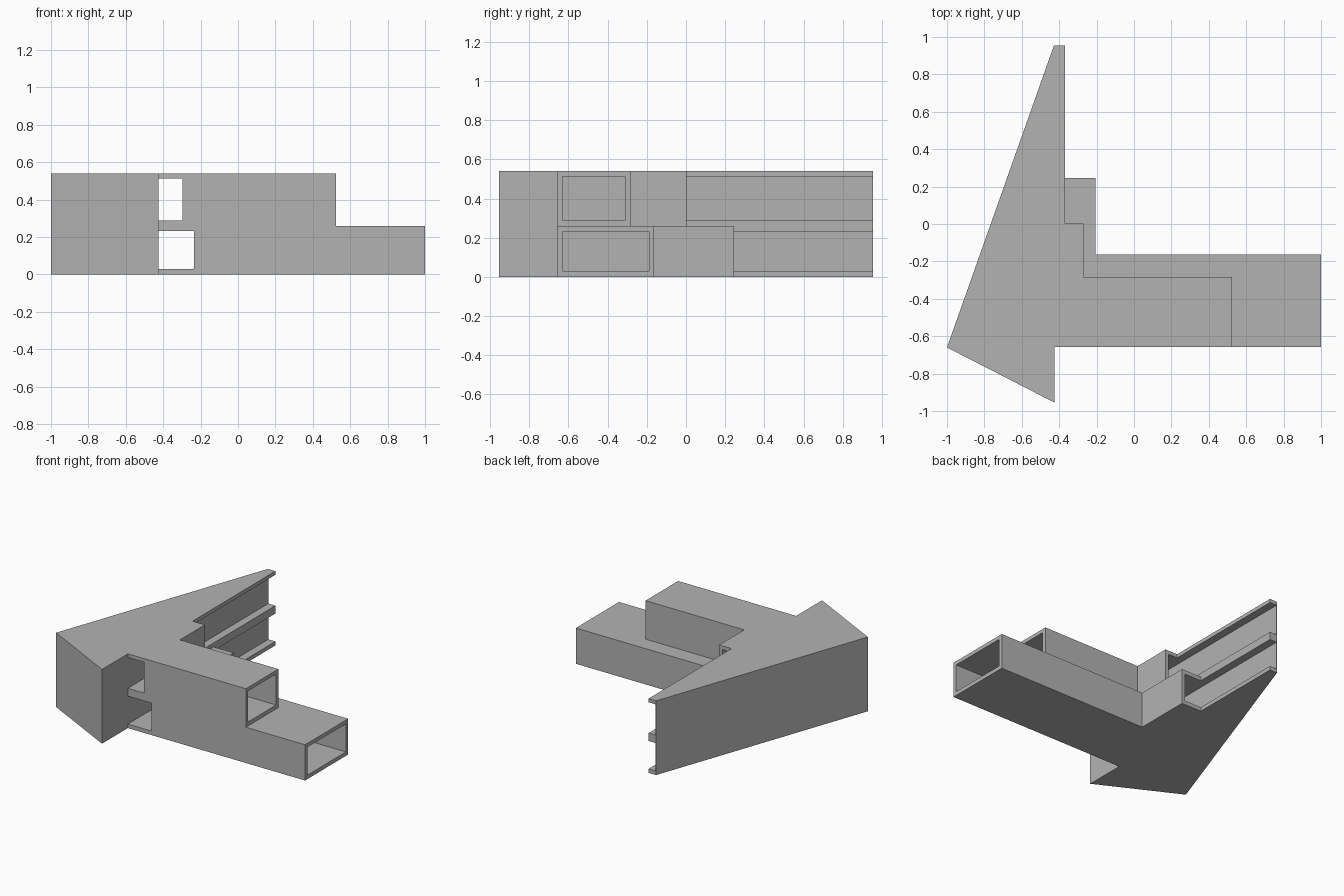
import bpy
import bmesh

cube = bpy.data.objects.get("Cube")
if cube:
    bpy.data.objects.remove(cube, do_unlink=True)

grey = bpy.data.materials.new("plain grey")
grey.use_nodes = True
GREY = (0.45, 0.45, 0.45, 1)
grey.diffuse_color = GREY
grey.node_tree.nodes["Principled BSDF"].inputs["Base Color"].default_value = GREY


def prism(name, outline, z0, z1):
    """Extrude a flat outline from z0 to z1."""
    bm = bmesh.new()
    base = bm.faces.new([bm.verts.new((x, y, z0)) for x, y in outline])
    top = bmesh.ops.extrude_face_region(bm, geom=[base])["geom"]
    for v in top:
        if isinstance(v, bmesh.types.BMVert):
            v.co.z = z1
    bmesh.ops.recalc_face_normals(bm, faces=bm.faces)
    mesh = bpy.data.meshes.new(name)
    bm.to_mesh(mesh)
    bm.free()
    mesh.materials.append(grey)
    obj = bpy.data.objects.new(name, mesh)
    bpy.context.collection.objects.link(obj)
    return obj


def box(name, x0, x1, y0, y1, z0, z1):
    return prism(name, [(x0, y0), (x1, y0), (x1, y1), (x0, y1)], z0, z1)


def combine(obj, other, operation):
    """Apply a boolean and discard the helper."""
    mod = obj.modifiers.new(operation.lower(), "BOOLEAN")
    mod.operation = operation
    mod.solver = "EXACT"
    mod.object = other
    bpy.context.view_layer.objects.active = obj
    bpy.ops.object.modifier_apply(modifier=mod.name)
    bpy.data.objects.remove(other, do_unlink=True)


INNER, FRONT, WALL = -0.425, -0.658, 0.027
SPLIT, TOP = 0.26, 0.54


def layer(name, end, back, side, side_end, z0, z1):
    """One storey: slanted corner block, arm along x and rail along y."""
    return prism(name, [
        (-1, -0.66), (INNER, -0.955), (INNER, FRONT), (end, FRONT),
        (end, back), (side, back), (side, side_end), (-0.368, side_end),
        (-0.368, 0.955), (-0.428, 0.955)], z0, z1)


# Two stacked storeys joined into one corner bracket
lower = dict(end=1.0, back=-0.163, side=-0.207, side_end=0.246)
upper = dict(end=0.524, back=-0.284, side=-0.269, side_end=0.003)
bracket = layer("corner_bracket", **lower, z0=0, z1=SPLIT)
combine(bracket, layer("upper_storey", **upper, z0=SPLIT, z1=TOP), "UNION")

# Hollow each storey along the arm and along the rail
for s, z0, z1 in ((lower, 0.029, 0.232), (upper, 0.289, 0.513)):
    combine(bracket, box("arm_bore", INNER, s["end"] + 0.1,
                         FRONT + WALL, s["back"] - WALL, z0, z1), "DIFFERENCE")
    combine(bracket, box("rail_bore", INNER, s["side"] - WALL,
                         FRONT - 0.05, 1.1, z0, z1), "DIFFERENCE")
